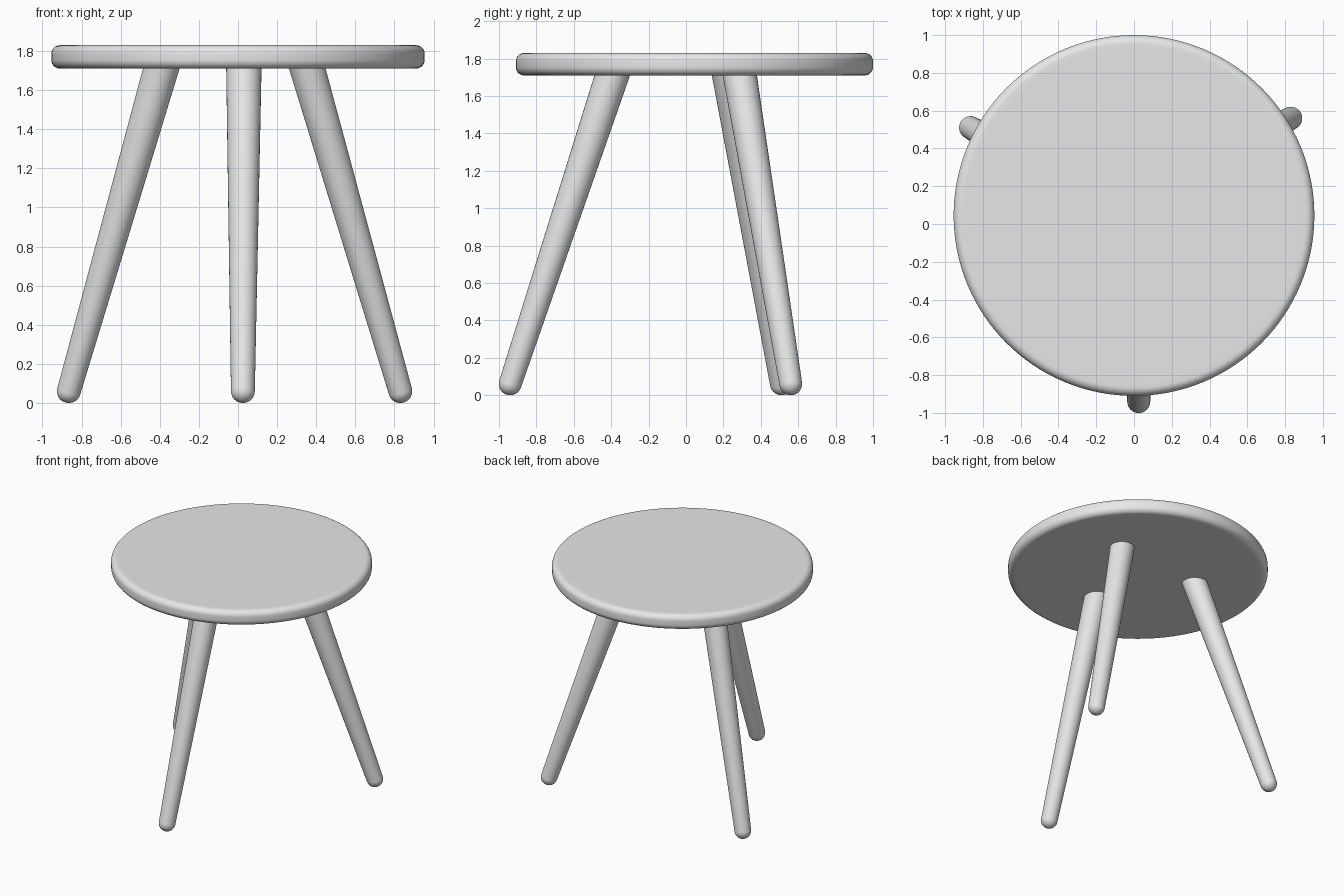
import bpy
import bmesh
import math
from mathutils import Vector

if "Cube" in bpy.data.objects:
    bpy.data.objects.remove(bpy.data.objects["Cube"], do_unlink=True)

grey = bpy.data.materials.new("plain light grey")
colour = (0.8, 0.8, 0.8, 1)
grey.use_nodes = True
grey.diffuse_color = colour
grey.node_tree.nodes["Principled BSDF"].inputs["Base Color"].default_value = colour


def lathe(name, profile, sides, location):
    """Spin a (radius, height) profile round z and cap both ends."""
    bm = bmesh.new()
    rings = []
    for r, z in profile:
        angles = [2 * math.pi * i / sides for i in range(sides)]
        rings.append([bm.verts.new((r * math.cos(a), r * math.sin(a), z)) for a in angles])
    for low, high in zip(rings, rings[1:]):
        for i in range(sides):
            j = (i + 1) % sides
            bm.faces.new((low[i], low[j], high[j], high[i]))
    bm.faces.new(rings[0][::-1])
    bm.faces.new(rings[-1])
    for face in bm.faces:
        face.smooth = True
    mesh = bpy.data.meshes.new(name)
    bm.to_mesh(mesh)
    bm.free()
    mesh.materials.append(grey)
    obj = bpy.data.objects.new(name, mesh)
    obj.location = location
    bpy.context.collection.objects.link(obj)
    return obj


def arc(radius, height, size, start, end, steps=8):
    """Points of a rounded corner about (radius, height), angles in degrees."""
    angles = [math.radians(start + (end - start) * i / steps) for i in range(steps + 1)]
    return [(radius + size * math.cos(a), height + size * math.sin(a)) for a in angles]


# Round seat with softened rims
seat_radius, bottom, top, rim = 0.955, 1.71, 1.83, 0.045
inner = seat_radius - rim
seat_profile = [(inner - 0.03, bottom)]
seat_profile += arc(inner, bottom + rim, rim, -90, 0)
seat_profile += arc(inner, top - rim, rim, 0, 90)
seat_profile += [(inner - 0.03, top)]
lathe("seat", seat_profile, 128, (0, 0.045, 0))

# Splayed, tapered legs with rounded feet: foot x, y and x, y under the seat
foot = 0.061
legs = {
    "front_leg": ((0.025, -0.94), (0.03, -0.395)),
    "left_leg": ((0.83, 0.56), (0.355, 0.288)),
    "right_leg": ((-0.865, 0.51), (-0.393, 0.23)),
}
for name, (low, high) in legs.items():
    start = Vector((*low, foot))
    axis = Vector((*high, bottom)) - start
    length = axis.length + 0.04
    leg_profile = arc(0, 0, foot, -86, 0) + [(0.091, length)]
    leg = lathe(name, leg_profile, 32, start)
    leg.rotation_euler = axis.to_track_quat("Z", "Y").to_euler()

# Smooth curves, crisp caps
for obj in bpy.context.scene.objects:
    obj.select_set(obj.type == "MESH")
bpy.context.view_layer.objects.active = bpy.data.objects["seat"]
bpy.ops.object.shade_smooth_by_angle(angle=math.radians(40))
